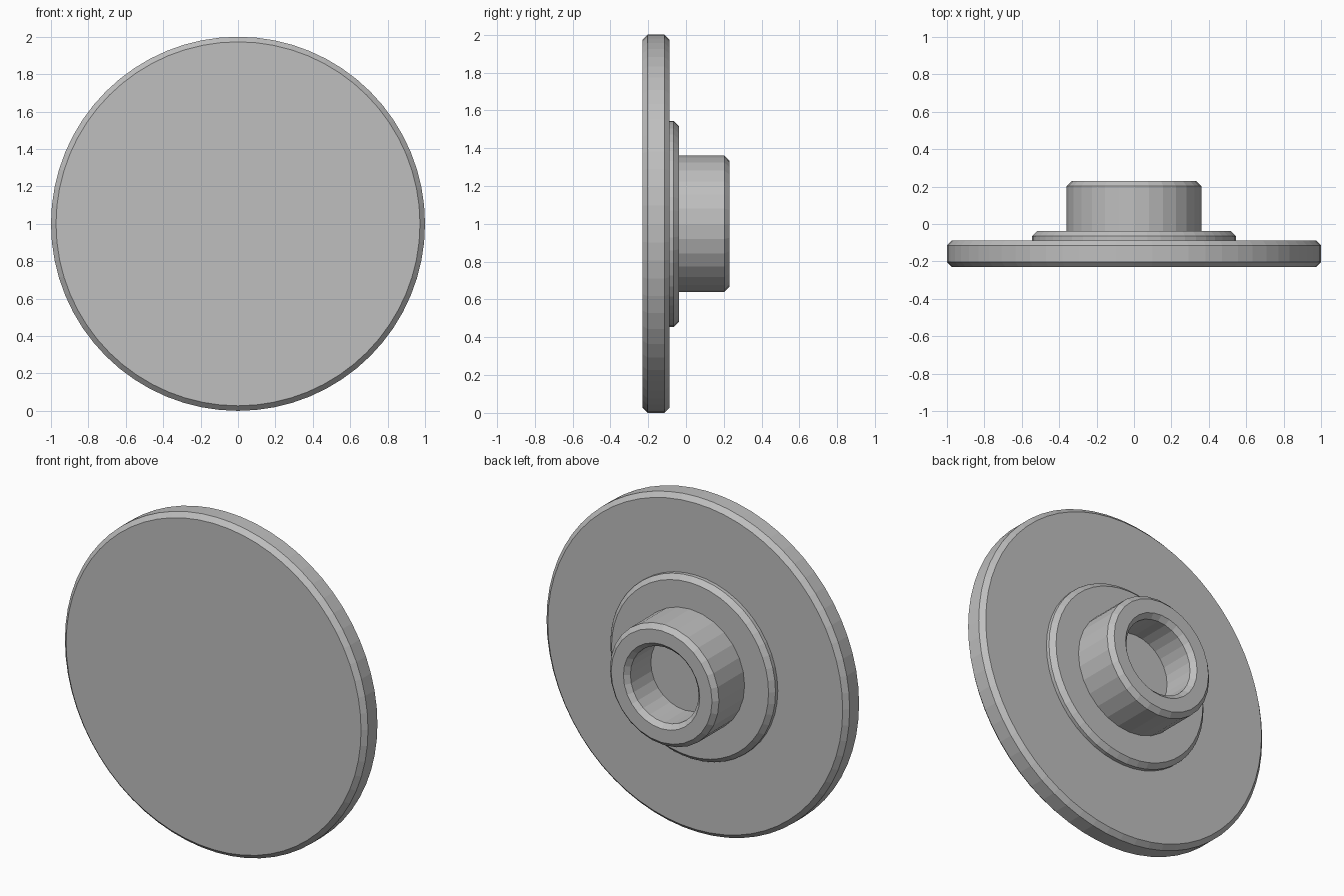
import bpy
import bmesh
from math import sin, cos, pi

cube = bpy.data.objects.get("Cube")
if cube:
    bpy.data.objects.remove(cube, do_unlink=True)

# Single grey material
grey = bpy.data.materials.new("plain grey")
grey.use_nodes = True
colour = (0.52, 0.52, 0.52, 1.0)
grey.diffuse_color = colour
grey.node_tree.nodes["Principled BSDF"].inputs["Base Color"].default_value = colour

CENTRE_Z = 1.0
BEVEL = 0.027


def turned_part(name, profile, segments):
    """Turn a (radius, y) profile about the y axis and close both ends."""
    bm = bmesh.new()
    rings = []
    for radius, y in profile:
        ring = []
        for i in range(segments):
            a = 2 * pi * i / segments
            ring.append(bm.verts.new((radius * sin(a), y, CENTRE_Z + radius * cos(a))))
        rings.append(ring)
    for a, b in zip(rings, rings[1:]):
        for i in range(segments):
            j = (i + 1) % segments
            bm.faces.new((a[i], a[j], b[j], b[i]))
    bm.faces.new(rings[0])
    bm.faces.new(rings[-1])
    bmesh.ops.recalc_face_normals(bm, faces=bm.faces[:])
    mesh = bpy.data.meshes.new(name)
    bm.to_mesh(mesh)
    bm.free()
    mesh.materials.append(grey)
    obj = bpy.data.objects.new(name, mesh)
    bpy.context.collection.objects.link(obj)
    return obj


# Wide face disc, chamfered on both rims
front, back = -0.23, -0.087
turned_part("face_disc", [
    (1 - BEVEL, front), (1, front + BEVEL),
    (1, back - BEVEL), (1 - BEVEL, back)], 64)

# Low flange behind the disc
flange_back = -0.038
turned_part("flange", [
    (0.545, back - 0.01), (0.545, flange_back - BEVEL),
    (0.545 - BEVEL, flange_back)], 48)

# Hollow collar with chamfered outer and inner rims
end, outer, bore, floor = 0.23, 0.36, 0.225, 0.01
turned_part("collar", [
    (outer, flange_back - 0.01), (outer, end - BEVEL),
    (outer - BEVEL, end), (bore + BEVEL, end),
    (bore, end - BEVEL), (bore, floor)], 28)
